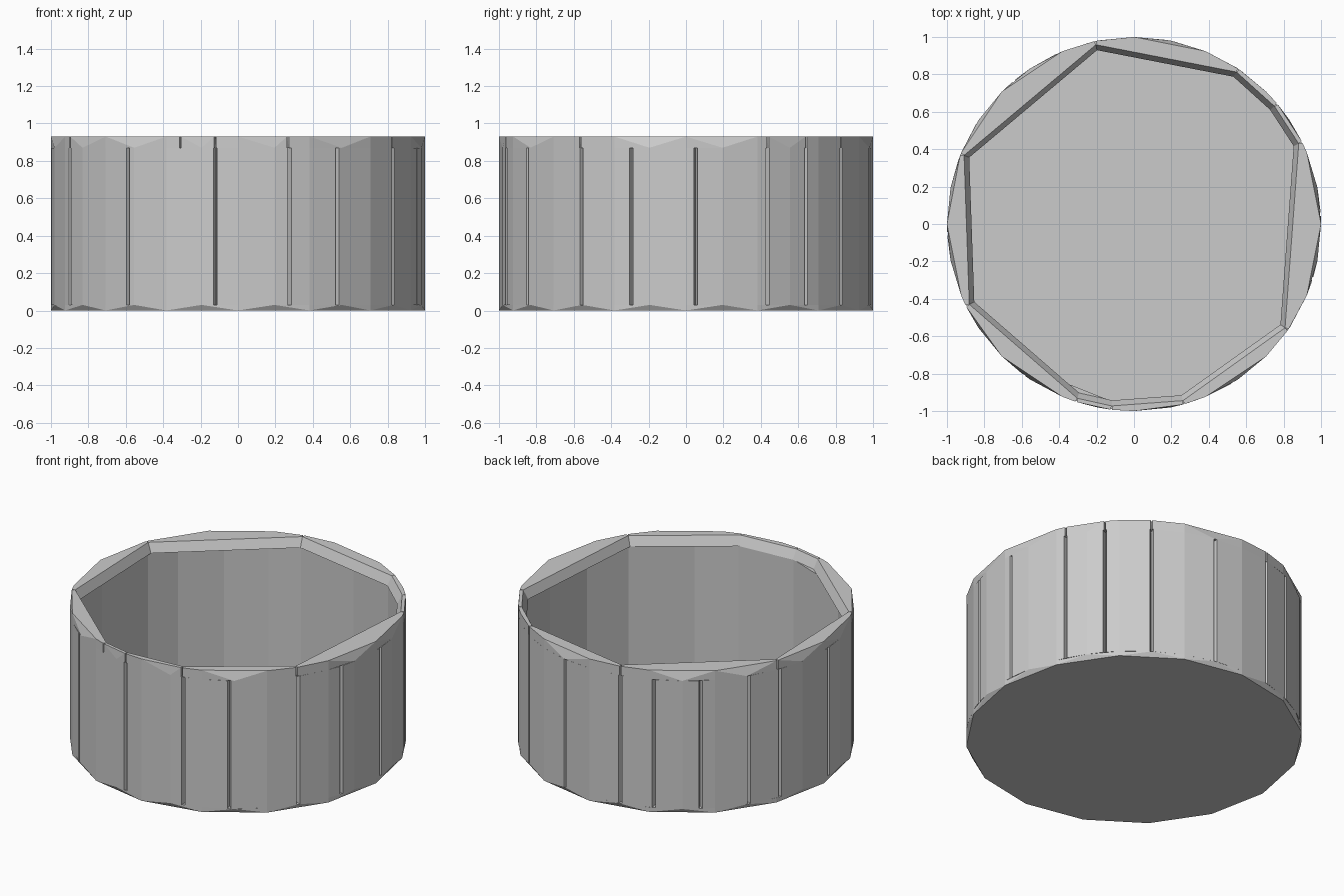
import bpy, bmesh
from math import radians, cos, sin, floor

cube = bpy.data.objects.get("Cube")
if cube:
    bpy.data.objects.remove(cube, do_unlink=True)

HEIGHT, RIM_Z, FLOOR_Z = 0.93, 0.87, 0.03
STEP = 11.25

grey = bpy.data.materials.new("light_grey")
grey.use_nodes = True
grey.diffuse_color = (0.6, 0.6, 0.6, 1)
grey.node_tree.nodes["Principled BSDF"].inputs["Base Color"].default_value = (0.6, 0.6, 0.6, 1)


def polar(angle, radius, z):
    a = radians(angle)
    return (radius * cos(a), radius * sin(a), z)


def arc(start, end):
    """Circle angles strictly between two ends."""
    first = floor(start / STEP) + 1
    steps = [k * STEP for k in range(first, first + 40)]
    return [a for a in steps if start + 2 < a < end - 2]


def hull(name, points):
    """Convex solid around the given points."""
    bm = bmesh.new()
    for p in points:
        bm.verts.new(p)
    result = bmesh.ops.convex_hull(bm, input=bm.verts)
    loose = set(result["geom_interior"] + result["geom_unused"])
    bmesh.ops.delete(bm, geom=[g for g in loose if isinstance(g, bmesh.types.BMVert)],
                     context="VERTS")
    bmesh.ops.dissolve_limit(bm, angle_limit=radians(0.5), verts=bm.verts, edges=bm.edges)
    bmesh.ops.recalc_face_normals(bm, faces=bm.faces)
    mesh = bpy.data.meshes.new(name)
    bm.to_mesh(mesh)
    bm.free()
    mesh.materials.append(grey)
    obj = bpy.data.objects.new(name, mesh)
    bpy.context.collection.objects.link(obj)


def spans(angles):
    return zip(angles, angles[1:] + [angles[0] + 360])


# Floor disc, its lower edge cut to fewer sides
ring = [k * STEP for k in range(32)]
hull("floor", [polar(a, 1, FLOOR_Z) for a in ring]
     + [polar(a, 1, 0) for a in ring[::2]])

# Wall panels: curved outside, flat inside, a narrow groove at each joint
joints = [-154, -126, -97, -74, -58, -34, -17, 3, 26, 40, 56, 79,
          102, 114, 130, 147, 159, 183]
for i, (start, end) in enumerate(spans(joints)):
    outer = [start + 0.6] + arc(start, end) + [end - 0.6]
    hull(f"wall_panel_{i + 1}",
         [polar(a, 1, z) for a in outer for z in (FLOOR_Z, RIM_Z)]
         + [polar(a, 0.955, z) for a in (start, end) for z in (FLOOR_Z, RIM_Z)])

# Rim segments: straight sloping inner edge, faceted outer edge
corners = [26, 40, 56, 102, 158, 206, 252, 263, 285.5, 325.5]
for i, (start, end) in enumerate(spans(corners)):
    lower = [start + 0.3] + arc(start, end) + [end - 0.3]
    upper = [lower[0]] + [a for a in lower[1:-1] if round(a / STEP) % 2 == 0] + [lower[-1]]
    hull(f"rim_segment_{i + 1}",
         [polar(a, 1, RIM_Z) for a in lower] + [polar(a, 1, HEIGHT) for a in upper]
         + [polar(a, 0.95, RIM_Z) for a in (start, end)]
         + [polar(a, 0.98, HEIGHT) for a in (start, end)])
